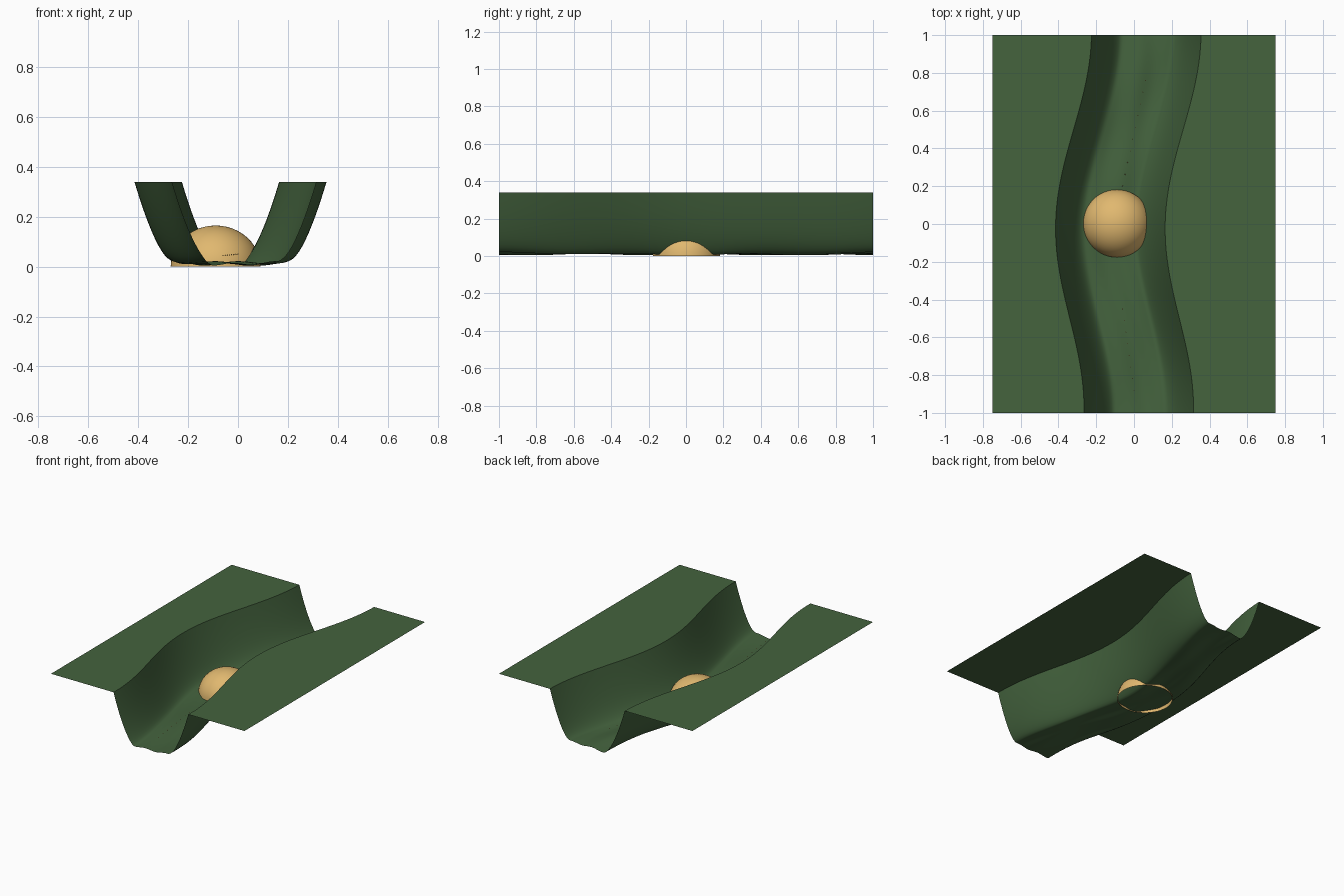
import bpy, bmesh, math
from mathutils import Matrix, Vector

if "Cube" in bpy.data.objects:
    bpy.data.objects.remove(bpy.data.objects["Cube"], do_unlink=True)


def material(name, rgb):
    m = bpy.data.materials.new(name)
    m.use_nodes = True
    m.diffuse_color = (*rgb, 1)
    m.node_tree.nodes["Principled BSDF"].inputs["Base Color"].default_value = (*rgb, 1)
    return m


def finish(bm, name, mat):
    mesh = bpy.data.meshes.new(name)
    bm.to_mesh(mesh)
    bm.free()
    mesh.materials.append(mat)
    ob = bpy.data.objects.new(name, mesh)
    bpy.context.collection.objects.link(ob)
    bpy.ops.object.select_all(action='DESELECT')
    ob.select_set(True)
    bpy.context.view_layer.objects.active = ob
    bpy.ops.object.shade_smooth_by_angle(angle=math.radians(35))
    return ob


green = material("moss green", (0.058, 0.125, 0.048))
gold = material("sand gold", (0.75, 0.48, 0.16))

HALF_X, RIM_Z = 0.75, 0.34
RIM, BED = 0.29, 0.13        # half widths of the channel at its rim and bed


def centre(y):
    """Winding line of the channel."""
    return -0.125 + 0.085 * (1 - math.cos(math.pi * y)) + 0.02 * y


def height(d, y):
    """Channel section: rippled bed, then curved banks."""
    s = max(0, (abs(d) - BED) / (RIM - BED))
    ripple = 0.005 * math.sin(38 * d + 3 * y) + 0.004 * math.sin(9 * y - 14 * d)
    bed = 0.013 + ripple * (1 - s) ** 2
    return bed + (RIM_Z - bed) * s ** 1.65


# Valley sheet: flat plateaus on both sides of the winding channel
ROWS, COLS = 100, 48
bm = bmesh.new()
grid = []
for j in range(ROWS + 1):
    y = -1 + 2 * j / ROWS
    row = [bm.verts.new((-HALF_X, y, RIM_Z))]
    for i in range(COLS + 1):
        d = RIM * (2 * i / COLS - 1)
        row.append(bm.verts.new((centre(y) + d, y, height(d, y))))
    row.append(bm.verts.new((HALF_X, y, RIM_Z)))
    grid.append(row)
for a, b in zip(grid, grid[1:]):
    for i in range(len(a) - 1):
        bm.faces.new((a[i], a[i + 1], b[i + 1], b[i]))
finish(bm, "valley_ground", green)

# Dome resting in the bed, open underneath
bm = bmesh.new()
bmesh.ops.create_uvsphere(bm, u_segments=48, v_segments=24, radius=1)
bmesh.ops.delete(bm, geom=[v for v in bm.verts if v.co.z < -0.01], context='VERTS')
bmesh.ops.transform(bm, verts=bm.verts, matrix=Matrix.Translation((-0.09, 0.003, 0))
                    @ Matrix.Diagonal((0.18, 0.18, 0.165, 1)))
finish(bm, "dome", gold)

# Two trails of tiny beads leading to the dome
bm = bmesh.new()
trails = [(Vector((0.0, -0.88, 0.05)), Vector((-0.06, -0.45, 0.045)), 8),
          (Vector((-0.06, 0.2, 0.045)), Vector((0.06, 0.76, 0.05)), 10)]
for start, end, count in trails:
    for k in range(count):
        p = start.lerp(end, k / (count - 1))
        bmesh.ops.create_icosphere(bm, subdivisions=1, radius=0.003,
                                   matrix=Matrix.Translation(p))
finish(bm, "bead_trail", gold)
